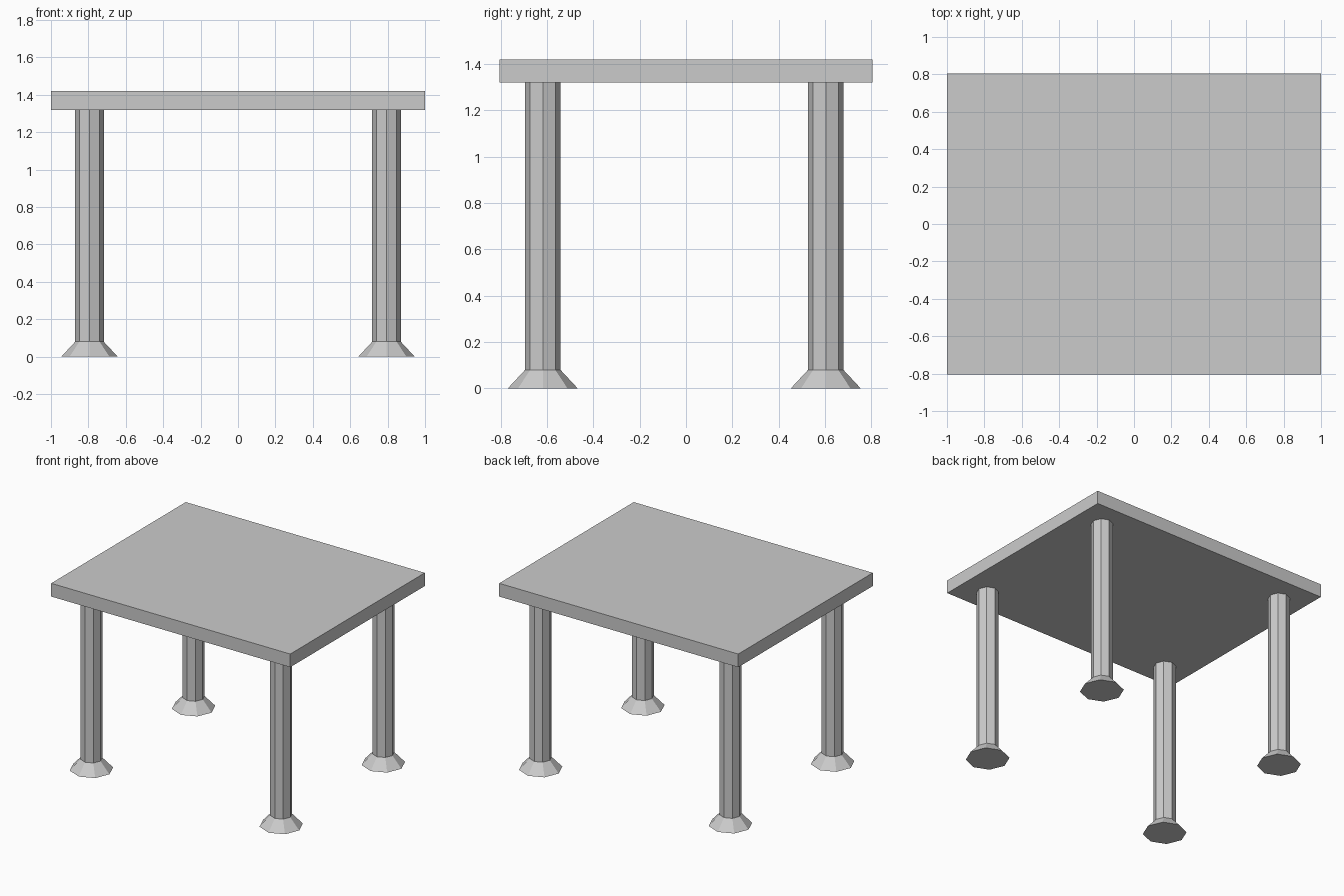
import bpy

if "Cube" in bpy.data.objects:
    bpy.data.objects.remove(bpy.data.objects["Cube"])

TOP_Z, LEG_TOP, FOOT_TOP = 1.42, 1.32, 0.08
LEG_R, FOOT_R = 0.0765, 0.151

# Tabletop slab
bpy.ops.mesh.primitive_cube_add(size=1, location=(0, 0, (TOP_Z + LEG_TOP) / 2))
top = bpy.context.object
top.name = "tabletop"
top.scale = (2, 1.608, TOP_Z - LEG_TOP)
bpy.ops.object.transform_apply(location=False, rotation=False, scale=True)


def octagon(name, x, y, z0, z1, r0, r1):
    bpy.ops.mesh.primitive_cone_add(vertices=8, radius1=r0, radius2=r1,
                                    depth=z1 - z0, location=(x, y, (z0 + z1) / 2))
    bpy.context.object.name = name


# Four octagonal legs, each on a flared foot
for row, y in (("front", -0.618), ("back", 0.603)):
    for side, x in (("left", -0.794), ("right", 0.794)):
        octagon(f"{row}_{side}_leg", x, y, FOOT_TOP, LEG_TOP, LEG_R, LEG_R)
        octagon(f"{row}_{side}_foot", x, y, 0, FOOT_TOP, FOOT_R, LEG_R)
